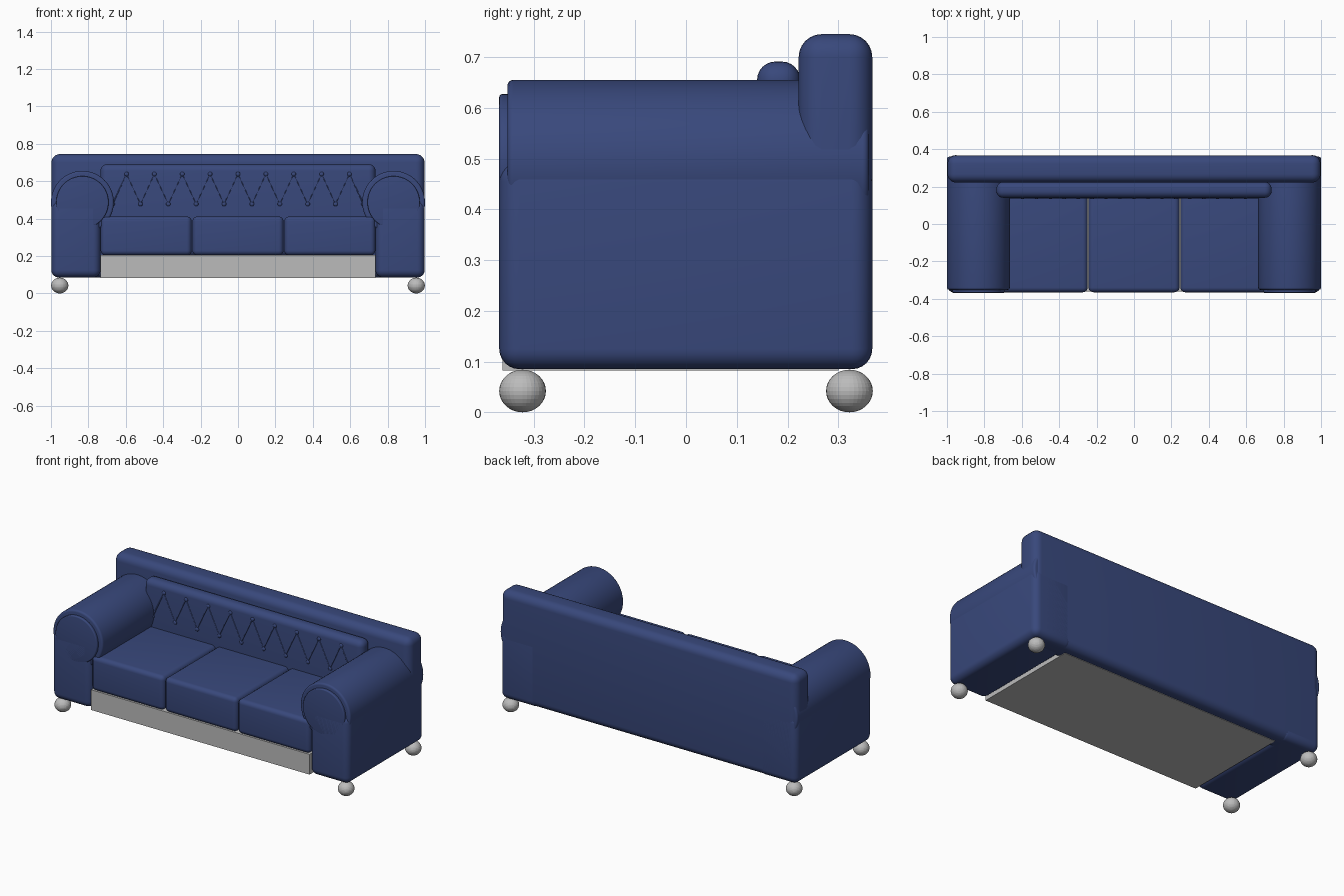
import bpy
from math import radians, pi

cube = bpy.data.objects.get("Cube")
if cube:
    bpy.data.objects.remove(cube, do_unlink=True)


def material(name, rgb):
    m = bpy.data.materials.new(name)
    m.use_nodes = True
    m.diffuse_color = (*rgb, 1)
    m.node_tree.nodes["Principled BSDF"].inputs["Base Color"].default_value = (*rgb, 1)
    return m


BLUE = material("navy upholstery", (0.04, 0.065, 0.2))
GREY = material("grey", (0.5, 0.5, 0.5))


def finish(obj, name, mat, smooth=True):
    obj.name = name
    obj.data.materials.append(mat)
    if smooth:
        bpy.ops.object.shade_smooth_by_angle(angle=radians(40))
    return obj


def apply_bevel(obj, width, segments):
    mod = obj.modifiers.new("rounding", "BEVEL")
    mod.width = width
    mod.segments = segments
    mod.limit_method = "ANGLE"
    bpy.ops.object.modifier_apply(modifier=mod.name)


def box(name, x, y, z, mat, bevel=0.0):
    """Rounded box from (min, max) pairs."""
    bpy.ops.mesh.primitive_cube_add(size=1, location=[(a + b) / 2 for a, b in (x, y, z)])
    obj = bpy.context.object
    obj.scale = [b - a for a, b in (x, y, z)]
    bpy.ops.object.transform_apply(location=False, rotation=False)
    if bevel:
        apply_bevel(obj, bevel, 6)
    return finish(obj, name, mat)


def roll(name, x, z, radius, y, bevel):
    """Cylinder lying along y with rounded rims."""
    bpy.ops.mesh.primitive_cylinder_add(
        vertices=64, radius=radius, depth=y[1] - y[0],
        location=(x, (y[0] + y[1]) / 2, z), rotation=(pi / 2, 0, 0))
    apply_bevel(bpy.context.object, bevel, 4)
    return finish(bpy.context.object, name, BLUE)


# Frame and backrest
box("seat_base", (-0.735, 0.735), (-0.362, 0.3), (0.082, 0.205), GREY)
box("backrest", (-0.997, 0.997), (0.222, 0.367), (0.085, 0.745), BLUE, 0.045)
box("back_pad", (-0.735, 0.735), (0.14, 0.225), (0.2, 0.691), BLUE, 0.036)

# Seat cushions
for label, x in (("right", -0.491), ("middle", 0), ("left", 0.491)):
    box(label + "_seat_cushion", (x - 0.243, x + 0.243), (-0.365, 0.16),
        (0.203, 0.411), BLUE, 0.026)

# Arms and feet
for label, s in (("left", 1), ("right", -1)):
    box(label + "_arm_base", sorted((s * 0.735, s * 0.998)), (-0.368, 0.367),
        (0.085, 0.495), BLUE, 0.04)
    roll(label + "_arm_roll", s * 0.832, 0.487, 0.168, (-0.352, 0.36), 0.012)
    roll(label + "_arm_front_disc", s * 0.832, 0.487, 0.14, (-0.368, -0.34), 0.006)
    for end, y in (("front", -0.322), ("back", 0.322)):
        bpy.ops.mesh.primitive_uv_sphere_add(
            segments=32, ring_count=16, radius=1, location=(s * 0.953, y, 0.042))
        bpy.context.object.scale = (0.046, 0.046, 0.042)
        finish(bpy.context.object, f"{label}_{end}_foot", GREY, smooth=False)

# Zigzag tufting with buttons on the back pad
STEP = 0.0745
points = [((i - 9) * STEP, 0.14, 0.638 if i % 2 else 0.478) for i in range(19)]
curve = bpy.data.curves.new("tufting_seam", "CURVE")
curve.dimensions = "3D"
curve.bevel_depth = 0.004
curve.bevel_resolution = 1
spline = curve.splines.new("POLY")
spline.points.add(len(points) - 1)
for p, co in zip(spline.points, points):
    p.co = (*co, 1)
curve.materials.append(BLUE)
bpy.context.collection.objects.link(bpy.data.objects.new("tufting_seam", curve))

for i, co in enumerate(points):
    bpy.ops.mesh.primitive_uv_sphere_add(segments=16, ring_count=8, radius=0.012, location=co)
    bpy.context.object.scale.y = 0.6
    finish(bpy.context.object, f"tuft_button_{i + 1}", BLUE)
